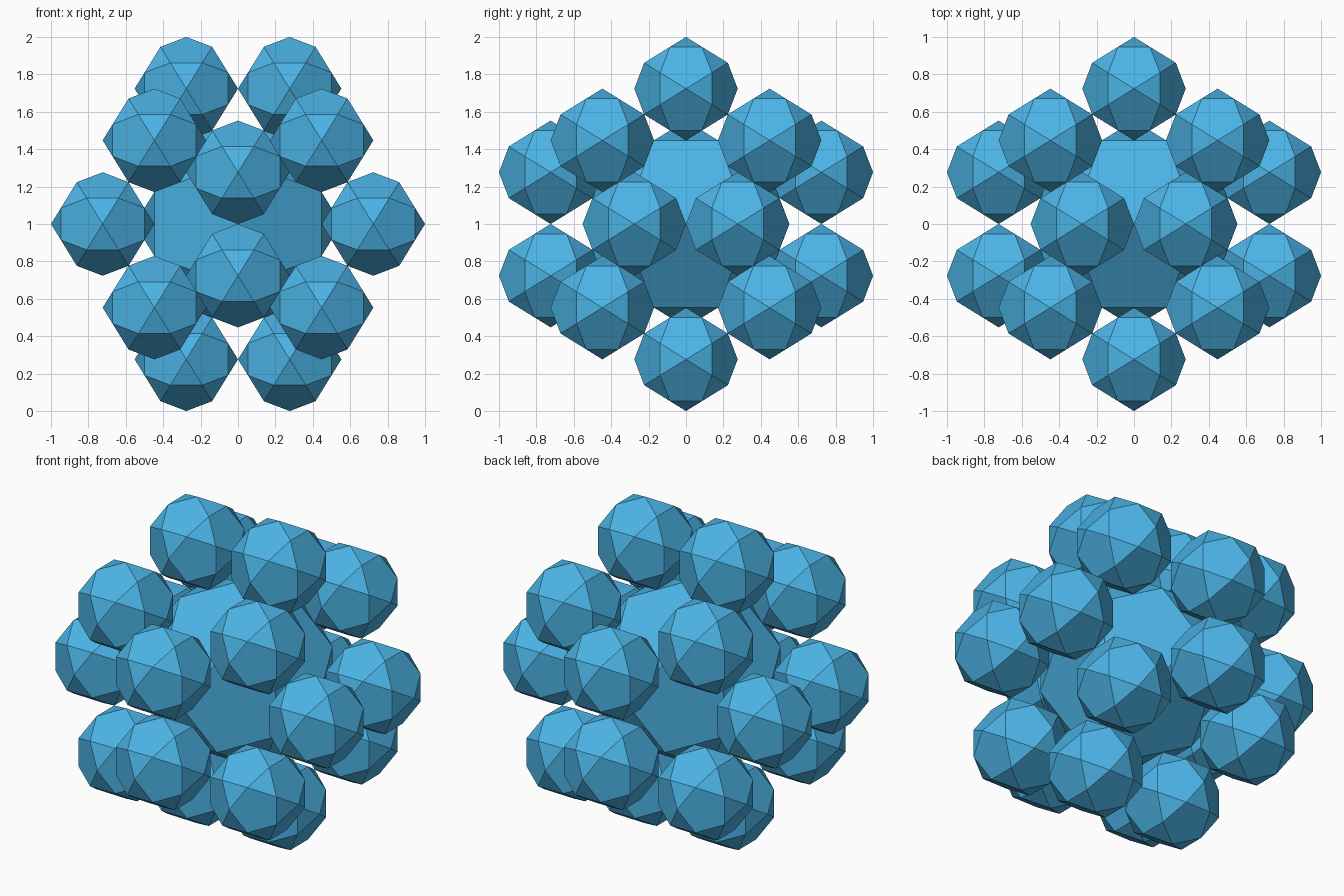
import bpy, bmesh, math
from itertools import product
from mathutils import Vector

if "Cube" in bpy.data.objects:
    bpy.data.objects.remove(bpy.data.objects["Cube"])

PHI = (1 + math.sqrt(5)) / 2
A = 1 / math.sqrt(5)        # half edge of the cube inside the layout dodecahedron
R = A / PHI                 # radius of a small solid; the core is twice as large
SIGNS = (1, -1)


def cyclic(x, y, z):
    return [Vector(v) for v in ((x, y, z), (z, x, y), (y, z, x))]


def icosidodecahedron_mesh(name, radius):
    points = []
    for s in SIGNS:
        points += cyclic(s, 0, 0)
    for a, b, c in product(SIGNS, repeat=3):
        points += cyclic(a / (2 * PHI), b * PHI / 2, c / 2)
    bm = bmesh.new()
    for p in points:
        bm.verts.new(p * radius)
    bmesh.ops.convex_hull(bm, input=bm.verts[:])
    # merge hull triangles back into flat pentagons
    bmesh.ops.dissolve_limit(bm, angle_limit=math.radians(2),
                             verts=bm.verts[:], edges=bm.edges[:])
    bmesh.ops.recalc_face_normals(bm, faces=bm.faces[:])
    mesh = bpy.data.meshes.new(name)
    bm.to_mesh(mesh)
    bm.free()
    mesh.materials.append(blue)
    return mesh


def place(name, mesh, location):
    obj = bpy.data.objects.new(name, mesh)
    obj.location = Vector(location) + Vector((0, 0, 1))
    bpy.context.collection.objects.link(obj)


blue = bpy.data.materials.new("blue")
blue.diffuse_color = (0.07, 0.45, 0.78, 1)
blue.use_nodes = True
blue.node_tree.nodes["Principled BSDF"].inputs["Base Color"].default_value = blue.diffuse_color

# Central solid
place("core", icosidodecahedron_mesh("core", 2 * R), (0, 0, 0))

# Twenty small solids, one on each triangular face of the core
centres = [Vector(c) * A for c in product(SIGNS, repeat=3)]
for s, t in product(SIGNS, repeat=2):
    centres += cyclic(s * A / PHI, 0, t * A * PHI)
small = icosidodecahedron_mesh("outer_solid", R)
for i, c in enumerate(centres):
    place(f"outer_solid_{i + 1}", small, c)
